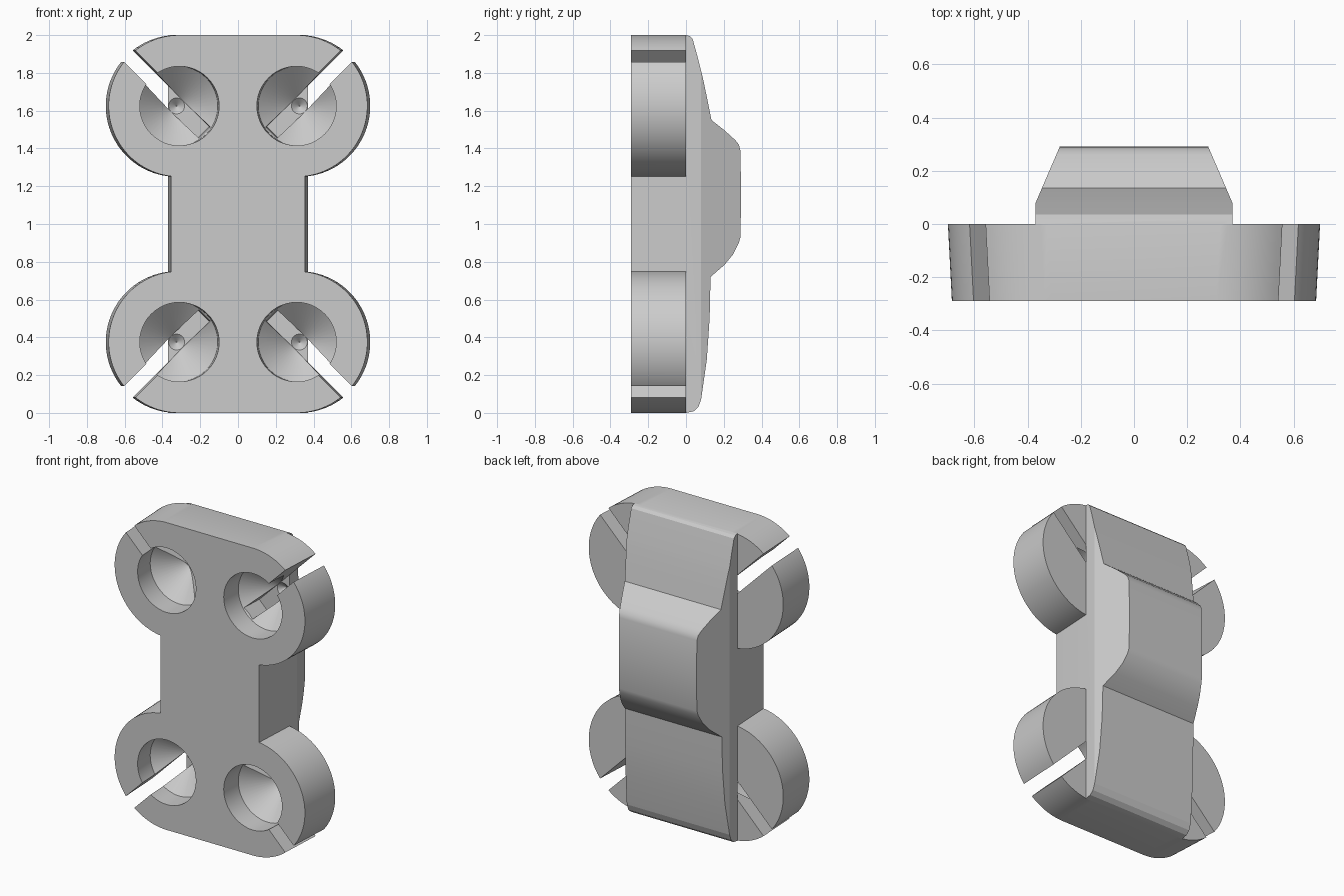
import bpy, bmesh, math
from mathutils import Matrix, Vector

cube = bpy.data.objects.get("Cube")
if cube:
    bpy.data.objects.remove(cube, do_unlink=True)

grey = bpy.data.materials.new("plain grey")
grey.use_nodes = True
grey.diffuse_color = (0.6, 0.6, 0.6, 1)
grey.node_tree.nodes["Principled BSDF"].inputs["Base Color"].default_value = (0.6, 0.6, 0.6, 1)

RING_X, RING_Z, RING_R = 0.325, 0.625, 0.375   # ring centres relative to mid height
DEPTH, WAIST, DRAFT = 0.29, 0.37, 0.015
CORNERS = [(sx, sz) for sx in (1, -1) for sz in (1, -1)]


def make_object(name, bm):
    bmesh.ops.recalc_face_normals(bm, faces=bm.faces)
    mesh = bpy.data.meshes.new(name)
    bm.to_mesh(mesh)
    bm.free()
    mesh.materials.append(grey)
    obj = bpy.data.objects.new(name, mesh)
    bpy.context.collection.objects.link(obj)
    return obj


def prism(points, direction):
    """Extrude a closed outline along a direction."""
    bm = bmesh.new()
    face = bm.faces.new([bm.verts.new(p) for p in points])
    extruded = bmesh.ops.extrude_face_region(bm, geom=[face])["geom"]
    verts = [g for g in extruded if isinstance(g, bmesh.types.BMVert)]
    bmesh.ops.translate(bm, verts=verts, vec=direction)
    return bm


def combine(target, other, operation):
    """Apply a boolean and remove the helper."""
    mod = target.modifiers.new("boolean", "BOOLEAN")
    mod.operation, mod.object, mod.solver = operation, other, "EXACT"
    other.hide_render = True
    bpy.context.view_layer.objects.active = target
    bpy.ops.object.modifier_apply(modifier=mod.name)
    bpy.data.objects.remove(other, do_unlink=True)


# Plate: four round lobes joined by a straight waist
low = -math.acos((WAIST - RING_X) / RING_R)
steps = 40
arc = []
for i in range(steps + 1):
    a = math.pi / 2 + (low - math.pi / 2) * i / steps
    arc.append((RING_X + RING_R * math.cos(a), RING_Z + RING_R * math.sin(a)))
right = arc + [(x, -z) for x, z in reversed(arc)]
outline = right + [(-x, z) for x, z in reversed(right)]
plate = make_object("wheel_plate", prism([(x, -DEPTH, z + 1) for x, z in outline], (0, DEPTH, 0)))

# Diagonal slits running from each hole out through its lobe
for sx, sz in CORNERS:
    bm = bmesh.new()
    bmesh.ops.create_cube(bm, size=1)
    bmesh.ops.scale(bm, vec=(0.8, 1, 0.085), verts=bm.verts)
    bmesh.ops.translate(bm, vec=(0.2, 0, 0), verts=bm.verts)
    bmesh.ops.rotate(bm, matrix=Matrix.Rotation(-math.atan2(sz, sx), 3, "Y"), verts=bm.verts)
    bmesh.ops.translate(bm, vec=(sx * RING_X, -0.15, 1 + sz * RING_Z), verts=bm.verts)
    combine(plate, make_object("slit_cutter", bm), "DIFFERENCE")

# Car-shaped body: side profile with sides leaning in above a belt line
profile = [(0, 2), (0.02, 1.995), (0.035, 1.98), (0.06, 1.89), (0.09, 1.77), (0.115, 1.65),
           (0.135, 1.55), (0.205, 1.495), (0.26, 1.445), (0.28, 1.42), (0.288, 1.39),
           (0.292, 1.15), (0.288, 0.93), (0.28, 0.9), (0.25, 0.84), (0.205, 0.785),
           (0.13, 0.72), (0.125, 0.5), (0.11, 0.28), (0.08, 0.07), (0.065, 0.03),
           (0.04, 0.008), (0, 0)]
bm = prism([(-WAIST, y, z) for y, z in profile], (2 * WAIST, 0, 0))
bmesh.ops.bisect_plane(bm, geom=bm.verts[:] + bm.edges[:] + bm.faces[:],
                       plane_co=(0, 0.08, 0), plane_no=(0, 1, 0))
for v in bm.verts:
    v.co.x -= math.copysign(0.43 * max(0, v.co.y - 0.08), v.co.x)
body = make_object("car_body", bm)
combine(plate, body, "UNION")

# Round holes with a cone-shaped bottom
for sx, sz in CORNERS:
    bm = bmesh.new()
    bands = [(0.21, -0.4), (0.21, -0.15), (0.003, 0.035)]
    count = 48
    rings = [[bm.verts.new((sx * RING_X + r * math.cos(math.tau * i / count), y,
                            1 + sz * RING_Z + r * math.sin(math.tau * i / count)))
              for i in range(count)] for r, y in bands]
    for a, b in zip(rings, rings[1:]):
        for i in range(count):
            j = (i + 1) % count
            bm.faces.new((a[i], a[j], b[j], b[i]))
    bm.faces.new(rings[0])
    bm.faces.new(rings[-1])
    combine(plate, make_object("hole_cutter", bm), "DIFFERENCE")

# Slight draft towards the front of the plate
for v in plate.data.vertices:
    if v.co.y < 0:
        v.co.x += math.copysign(DRAFT, v.co.x) * v.co.y / DEPTH

plate.name = "car_holder"
bpy.ops.object.select_all(action="DESELECT")
plate.select_set(True)
bpy.context.view_layer.objects.active = plate
bpy.ops.object.shade_smooth_by_angle(angle=math.radians(25))
